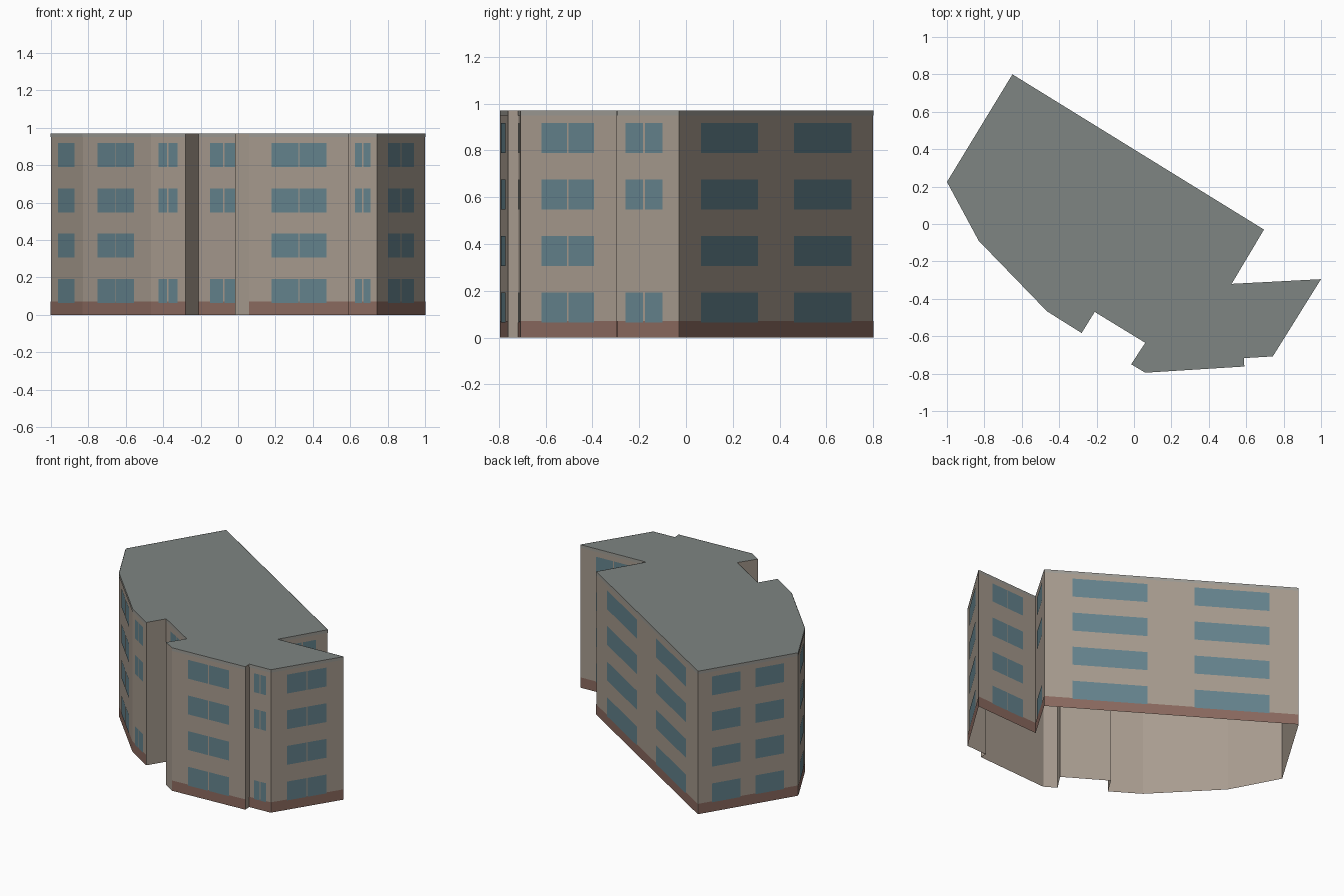
import bpy
from mathutils import Vector

if "Cube" in bpy.data.objects:
    bpy.data.objects.remove(bpy.data.objects["Cube"])

H = 0.97            # building height
STOREY = 0.242      # window row spacing
ALL, SKIP1 = (0, 1, 2, 3), (0, 2, 3)

# Footprint corner, then windows on the wall that starts there:
# (start fraction, end fraction), rows, gap between the two panes (0 = single pane)
WALLS = [
    ((-0.65, 0.80), [(.14, .425), (.57, .855)], ALL, 0),
    ((-1.00, 0.225), [(.24, .75)], ALL, 0),
    ((-0.83, -0.09), [(.22, .76)], ALL, .005),
    ((-0.465, -0.467), [(.22, .77)], SKIP1, .008),
    ((-0.28, -0.583), [], (), 0),
    ((-0.21, -0.47), [(.23, .77)], SKIP1, .008),
    ((0.06, -0.635), [], (), 0),
    ((-0.015, -0.75), [], (), 0),
    ((0.06, -0.795), [(.225, .78)], ALL, .006),
    ((0.59, -0.762), [], (), 0),
    ((0.587, -0.717), [(.24, .79)], SKIP1, .008),
    ((0.742, -0.708), [(.22, .765)], ALL, .006),
    ((1.0, -0.295), [(.24, .77)], ALL, .006),
    ((0.522, -0.32), [(.22, .76)], SKIP1, .010),
    ((0.695, -0.03), [(.11, .405), (.59, .885)], ALL, 0),
]
PTS = [Vector(w[0]) for w in WALLS]
N = len(PTS)


def material(name, rgb):
    m = bpy.data.materials.new(name)
    m.diffuse_color = (*rgb, 1)
    m.use_nodes = True
    m.node_tree.nodes["Principled BSDF"].inputs["Base Color"].default_value = m.diffuse_color
    return m


def mesh_object(name, verts, faces, mat):
    me = bpy.data.meshes.new(name)
    me.from_pydata(verts, [], faces)
    me.materials.append(mat)
    ob = bpy.data.objects.new(name, me)
    bpy.context.collection.objects.link(ob)
    return ob


def panels(name, rects, mat, off):
    """Thin panels lying just outside walls: (wall, start, end, z0, z1)."""
    verts, faces = [], []
    for i, f0, f1, z0, z1 in rects:
        a, b = PTS[i], PTS[(i + 1) % N]
        d = (b - a).normalized()
        n = Vector((d.y, -d.x)) * off
        p, q = a.lerp(b, f0) + n, a.lerp(b, f1) + n
        k = len(verts)
        verts += [(*p, z0), (*q, z0), (*q, z1), (*p, z1)]
        faces.append((k, k + 1, k + 2, k + 3))
    return mesh_object(name, verts, faces, mat)


wall_mat = material("wall_plaster", (0.39, 0.33, 0.275))
roof_mat = material("roof_grey", (0.21, 0.235, 0.225))
base_mat = material("base_brick", (0.26, 0.145, 0.115))
trim_mat = material("trim_grey", (0.34, 0.33, 0.30))
glass_mat = material("window_glass", (0.13, 0.23, 0.27))

# Outer walls, open underneath
ring = [(*p, 0) for p in PTS] + [(*p, H) for p in PTS]
mesh_object("walls", ring,
            [(i, (i + 1) % N, (i + 1) % N + N, i + N) for i in range(N)], wall_mat)

# Flat roof
mesh_object("roof", ring[N:], [tuple(range(N))], roof_mat)

# Base course and roof trim, on the long walls only
long_walls = [i for i in range(N) if (PTS[(i + 1) % N] - PTS[i]).length > 0.14]
panels("base_course", [(i, 0, 1, 0, 0.07) for i in long_walls], base_mat, 0.0015)
panels("roof_trim", [(i, 0, 1, 0.95, H) for i in long_walls], trim_mat, 0.0015)

# Window panes, in pairs where there is a gap
panes = []
for i, (_, spans, rows, gap) in enumerate(WALLS):
    g = gap / 2 / (PTS[(i + 1) % N] - PTS[i]).length
    for f0, f1 in spans:
        mid = (f0 + f1) / 2
        parts = [(f0, mid - g), (mid + g, f1)] if gap else [(f0, f1)]
        for r in rows:
            z = 0.064 + STOREY * r
            panes += [(i, s, e, z, z + 0.128) for s, e in parts]
panels("windows", panes, glass_mat, 0.003)
